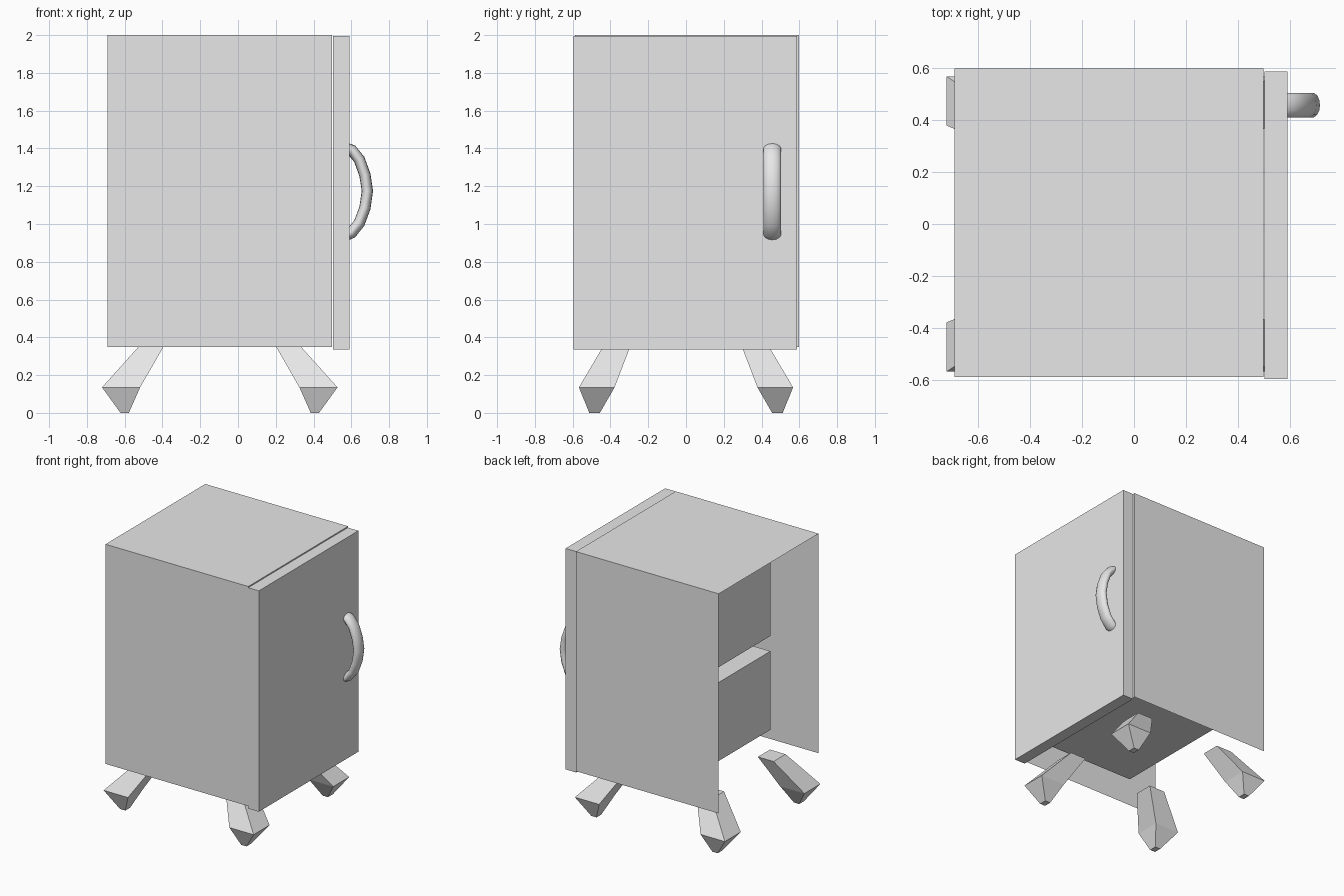
import bpy, bmesh, math
from mathutils import Vector

if "Cube" in bpy.data.objects:
    bpy.data.objects.remove(bpy.data.objects["Cube"])

grey = bpy.data.materials.new("light grey")
grey.diffuse_color = (0.8, 0.8, 0.8, 1)
grey.use_nodes = True
grey.node_tree.nodes["Principled BSDF"].inputs["Base Color"].default_value = grey.diffuse_color


def finish(name, bm, recalc=True):
    bmesh.ops.remove_doubles(bm, verts=bm.verts, dist=1e-5)
    if recalc:
        bmesh.ops.recalc_face_normals(bm, faces=bm.faces)
    me = bpy.data.meshes.new(name)
    bm.to_mesh(me)
    bm.free()
    me.materials.append(grey)
    ob = bpy.data.objects.new(name, me)
    bpy.context.collection.objects.link(ob)
    return ob


def quad(bm, *pts):
    bm.faces.new([bm.verts.new(p) for p in pts])


def loft(bm, rings):
    loops = [[bm.verts.new(p) for p in r] for r in rings]
    n = len(loops[0])
    for a, b in zip(loops, loops[1:]):
        for i in range(n):
            j = (i + 1) % n
            bm.faces.new((a[i], a[j], b[j], b[i]))
    bm.faces.new(loops[0][::-1])
    bm.faces.new(loops[-1])


def rect(x0, x1, y0, y1, z):
    return [(x0, y0, z), (x1, y0, z), (x1, y1, z), (x0, y1, z)]


# Cabinet shell: thin sheets, open at the left and underneath
XL, XR, XI = -0.69, 0.497, -0.365
ys = [-0.588, -0.482, 0.488, 0.597]
zs = [0.35, 0.48, 1.07, 1.185, 1.87, 2.0]
bm = bmesh.new()
quad(bm, (XL, ys[0], 2), (XR, ys[0], 2), (XR, ys[3], 2), (XL, ys[3], 2))
quad(bm, (XL, ys[0], zs[0]), (XR, ys[0], zs[0]), (XR, ys[0], 2), (XL, ys[0], 2))
quad(bm, (XR, ys[3], zs[0]), (XL, ys[3], zs[0]), (XL, ys[3], 2), (XR, ys[3], 2))
for i in range(3):
    for k in range(5):
        y0, y1, z0, z1 = ys[i], ys[i + 1], zs[k], zs[k + 1]
        if i == 1 and k in (1, 3):
            # compartment pushed in behind the door
            quad(bm, (XI, y0, z0), (XI, y1, z0), (XI, y1, z1), (XI, y0, z1))
            quad(bm, (XI, y0, z0), (XR, y0, z0), (XR, y1, z0), (XI, y1, z0))
            quad(bm, (XI, y1, z1), (XR, y1, z1), (XR, y0, z1), (XI, y0, z1))
            quad(bm, (XI, y0, z0), (XI, y0, z1), (XR, y0, z1), (XR, y0, z0))
            quad(bm, (XR, y1, z0), (XR, y1, z1), (XI, y1, z1), (XI, y1, z0))
        else:
            quad(bm, (XR, y0, z0), (XR, y1, z0), (XR, y1, z1), (XR, y0, z1))
finish("cabinet_shell", bm, recalc=False)

# Door
bm = bmesh.new()
loft(bm, [rect(0.502, 0.59, -0.595, 0.587, z) for z in (0.335, 1.995)])
finish("door", bm)

# Splayed legs, mirrored about the shell centre
CX = (XL + XR) / 2
for sx, xn in ((1, "left"), (-1, "right")):
    for sy, yn in ((1, "front"), (-1, "back")):
        bm = bmesh.new()
        rings = [rect(-0.622, -0.578, -0.512, -0.456, 0),
                 rect(-0.72, -0.518, -0.567, -0.378, 0.135),
                 rect(-0.522, -0.392, -0.437, -0.294, 0.355)]
        loft(bm, [[(CX + sx * (x - CX), sy * y, z) for x, y, z in r] for r in rings])
        finish(f"{yn}_{xn}_leg", bm)

# Curved handle with an oval cross-section
path = [(0.575, 1.400), (0.60, 1.393), (0.642, 1.342), (0.672, 1.26), (0.685, 1.175),
        (0.672, 1.085), (0.642, 1.005), (0.60, 0.952), (0.575, 0.942)]
rings = []
for i, (x, z) in enumerate(path):
    a, b = path[max(i - 1, 0)], path[min(i + 1, len(path) - 1)]
    t = Vector((b[0] - a[0], 0, b[1] - a[1])).normalized()
    nrm = Vector((-t.z, 0, t.x))
    rings.append([Vector((x, 0.457, z)) + nrm * 0.03 * math.cos(u) + Vector((0, 0.048 * math.sin(u), 0))
                  for u in (2 * math.pi * j / 14 for j in range(14))])
bm = bmesh.new()
loft(bm, rings)
handle = finish("handle", bm)
bpy.context.view_layer.objects.active = handle
handle.select_set(True)
bpy.ops.object.shade_smooth_by_angle(angle=math.radians(50))
